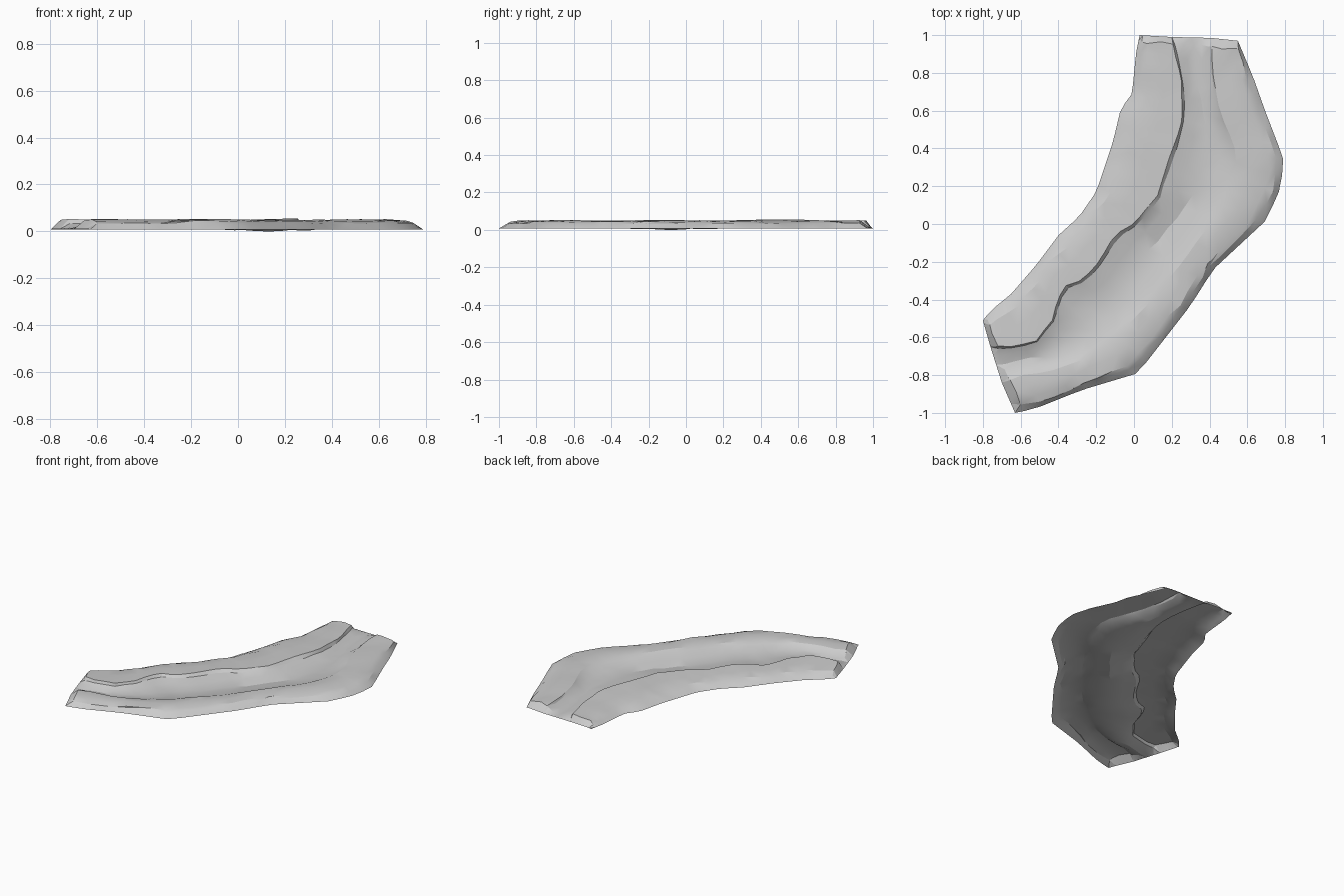
import bpy, bmesh, random
from mathutils import Vector

if "Cube" in bpy.data.objects:
    bpy.data.objects.remove(bpy.data.objects["Cube"])
random.seed(4)

# Plan-view guide lines, from the back end to the front-left end
west_edge = [(.03, 1), (.01, .9), (-.01, .69), (-.07, .61), (-.11, .44), (-.2, .17), (-.29, .04),
             (-.4, -.06), (-.52, -.22), (-.65, -.37), (-.76, -.46), (-.8, -.51)]
west_lip = [(.2, .99), (.25, .76), (.26, .58), (.23, .46), (.17, .3), (.12, .14), (0, 0), (-.1, -.06),
            (-.2, -.22), (-.28, -.3), (-.38, -.33), (-.43, -.5), (-.52, -.62), (-.62, -.645), (-.76, -.65)]
east_lip = [(.41, .985), (.42, .8), (.45, .6), (.53, .42), (.54, .3), (.5, .14), (.4, 0), (.26, -.2),
            (.13, -.36), (-.07, -.58), (-.25, -.71), (-.45, -.785), (-.6, -.8), (-.7, -.84)]
east_edge = [(.55, .97), (.63, .78), (.69, .61), (.79, .35), (.78, .2), (.7, .02), (.42, -.24),
             (.3, -.43), (.02, -.79), (-.28, -.88), (-.53, -.98), (-.63, -1)]


def resample(points, ts):
    pts = [Vector(p) for p in points]
    lens = [(b - a).length for a, b in zip(pts, pts[1:])]
    total, out = sum(lens), []
    for t in ts:
        d = t * total
        for i, l in enumerate(lens):
            if d <= l or i == len(lens) - 1:
                out.append(pts[i].lerp(pts[i + 1], min(1, d / l)))
                break
            d -= l
    return out


# Cross-section: (guide span, fraction across the span, height)
section = [(0, 0, .008), (0, .1, .024), (0, .27, .042), (0, .6, .048), (0, 1, .051),
           (1, .05, .034), (1, .25, .019), (1, .5, .011), (1, .72, .018), (1, .93, .036),
           (2, 0, .046), (2, .35, .05), (2, .7, .044), (2, .84, .034), (2, 1, .008)]
ts = [0, .018] + [.018 + .964 * i / 30 for i in range(1, 30)] + [.982, 1]
guides = [resample(g, ts) for g in (west_edge, west_lip, east_lip, east_edge)]

# Riverbed shell: skin the cross-section along the guides, dipping at both ends
bm = bmesh.new()
rows = []
for r, t in enumerate(ts):
    end = r in (0, len(ts) - 1)
    row = []
    for span, f, z in section:
        p = guides[span][r].lerp(guides[span + 1][r], f)
        if end:
            z = min(z, .01)
        elif z > .01:
            j = .01 if .1 < f < .9 else .003
            p = p + Vector((random.uniform(-j, j), random.uniform(-j, j)))
            z += random.uniform(-.0025, .0025)
            bump = max(0, 1 - abs(t - .23) / .1)
            if f == 1 and span == 0:
                z += .007 * bump
            if span == 1 and f == .5:
                z -= .010 * max(0, 1 - abs(t - .5) / .2)
        row.append(bm.verts.new((p.x, p.y, max(0, z))))
    rows.append(row)
for a, b in zip(rows, rows[1:]):
    for i in range(len(section) - 1):
        bm.faces.new((a[i], b[i], b[i + 1], a[i + 1]))
bmesh.ops.triangulate(bm, faces=bm.faces[:])
bmesh.ops.recalc_face_normals(bm, faces=bm.faces[:])
if sum(f.normal.z for f in bm.faces) < 0:
    bmesh.ops.reverse_faces(bm, faces=bm.faces[:])
low = min(v.co.z for v in bm.verts)
for v in bm.verts:
    v.co.z -= low

mesh = bpy.data.meshes.new("riverbed")
bm.to_mesh(mesh)
bm.free()
riverbed = bpy.data.objects.new("riverbed", mesh)
bpy.context.collection.objects.link(riverbed)
bpy.context.view_layer.objects.active = riverbed
riverbed.select_set(True)
bpy.ops.object.shade_smooth_by_angle(angle=0.35)
